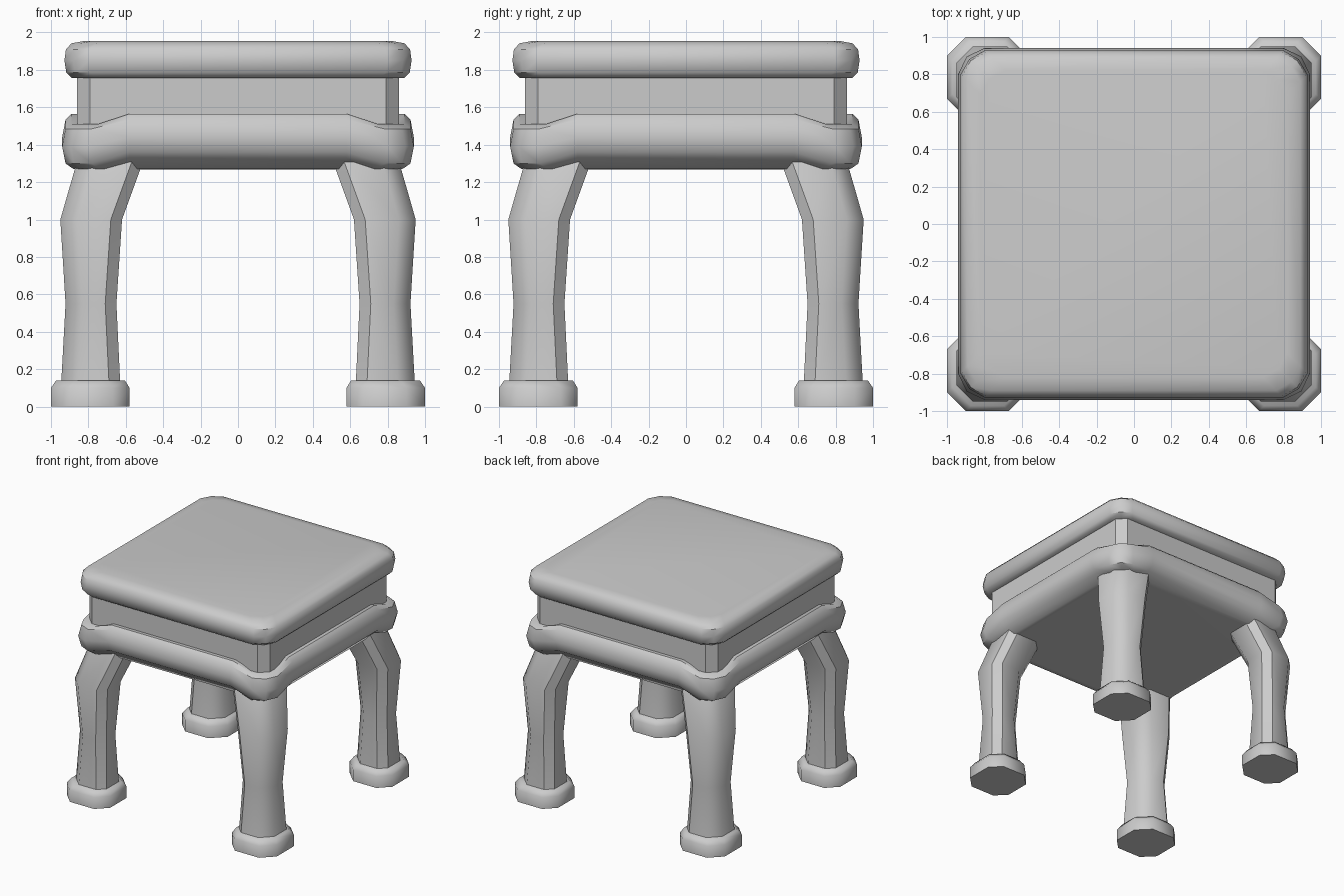
import bpy, bmesh, math

if "Cube" in bpy.data.objects:
    bpy.data.objects.remove(bpy.data.objects["Cube"])


def loft(name, rings, cap_start=False, cap_end=False, angle=35, sharp_columns=()):
    """Skin a list of equal-length closed rings into one object."""
    bm = bmesh.new()
    vs = [[bm.verts.new(p) for p in ring] for ring in rings]
    n = len(vs[0])
    for a, b in zip(vs, vs[1:]):
        for i in range(n):
            j = (i + 1) % n
            bm.faces.new((a[i], a[j], b[j], b[i]))
    if cap_start:
        bm.faces.new(vs[0][::-1])
    if cap_end:
        bm.faces.new(vs[-1])
    me = bpy.data.meshes.new(name)
    ob = bpy.data.objects.new(name, me)
    bmesh.ops.recalc_face_normals(bm, faces=bm.faces)
    bm.to_mesh(me)
    bm.free()
    bpy.context.collection.objects.link(ob)
    bpy.ops.object.select_all(action='DESELECT')
    ob.select_set(True)
    bpy.context.view_layer.objects.active = ob
    bpy.ops.object.shade_smooth_by_angle(angle=math.radians(angle))
    for e in me.edges:
        a, b = e.vertices
        if a % n == b % n and a % n in sharp_columns:
            e.use_edge_sharp = True
    return ob


def four_sides(points):
    """Repeat one side's points around the square."""
    out = []
    for k in range(4):
        c, s = round(math.cos(k * math.pi / 2)), round(math.sin(k * math.pi / 2))
        out += [(x * c - y * s, x * s + y * c, z) for x, y, z in points]
    return out


def square_ring(h, z, cut, bulge=0.36):
    """Square ring with each corner cut; bulge pushes out a mid-corner point."""
    pts = [(h, -h + cut, z), (h, h - cut, z)]
    if bulge:
        pts.append((h - cut * bulge, h - cut * bulge, z))
    return four_sides(pts)


def apron_ring(h, z_mid, z_corner):
    """Square ring whose corners dip below the middle of each side."""
    c, m = h - 0.14, h - 0.045
    return four_sides([(h, -c, z_corner), (h, -0.58, z_mid), (h, 0.58, z_mid),
                       (h, c, z_corner), (m, m, z_corner)])


def leg_ring(lo, hi, z, inner, side, outer):
    """Octagonal section of the leg in the +x +y corner."""
    return [(hi, lo + side, z), (hi, hi - outer, z), (hi - outer, hi, z),
            (lo + side, hi, z), (lo, hi - side, z), (lo, lo + inner, z),
            (lo + inner, lo, z), (hi - side, lo, z)]


def mirror_to_corners(ob):
    mod = ob.modifiers.new("corners", 'MIRROR')
    mod.use_axis = (True, True, False)
    mod.use_mirror_merge = False


# Seat slab with rounded rim and slightly domed top
seat = [(0.84, 1.755), (0.89, 1.757), (0.918, 1.785), (0.928, 1.85),
        (0.92, 1.91), (0.89, 1.942), (0.82, 1.955)]
loft("seat", [square_ring(h, z, 0.13) for h, z in seat], True, True, 40)

# Recessed neck below the seat
loft("neck", [square_ring(0.86, z, 0.07, 0) for z in (1.46, 1.765)])

# Moulded apron, arched between the legs, closed by the underside panel
apron = [(0.84, 1.565, 1.51), (0.89, 1.565, 1.51), (0.922, 1.535, 1.485),
         (0.94, 1.44, 1.39), (0.922, 1.36, 1.30), (0.88, 1.33, 1.27),
         (0.83, 1.27, 1.268)]
loft("apron", [apron_ring(*p) for p in apron], cap_end=True, angle=40)

# Curved legs
leg = [(0.63, 0.945, 0.13), (0.65, 0.922, 0.55), (0.62, 0.95, 1.0), (0.50, 0.855, 1.33)]
mirror_to_corners(loft("legs", [leg_ring(lo, hi, z, 0.09, 0.06, 0.09) for lo, hi, z in leg],
                       angle=50, sharp_columns=(0, 3, 4, 7)))

# Feet
foot = [(0.58, 1.0, 0.0), (0.58, 1.0, 0.10), (0.605, 0.972, 0.14)]
mirror_to_corners(loft("feet", [leg_ring(lo, hi, z, 0.11, 0.09, 0.1) for lo, hi, z in foot],
                       True, True, 50))
